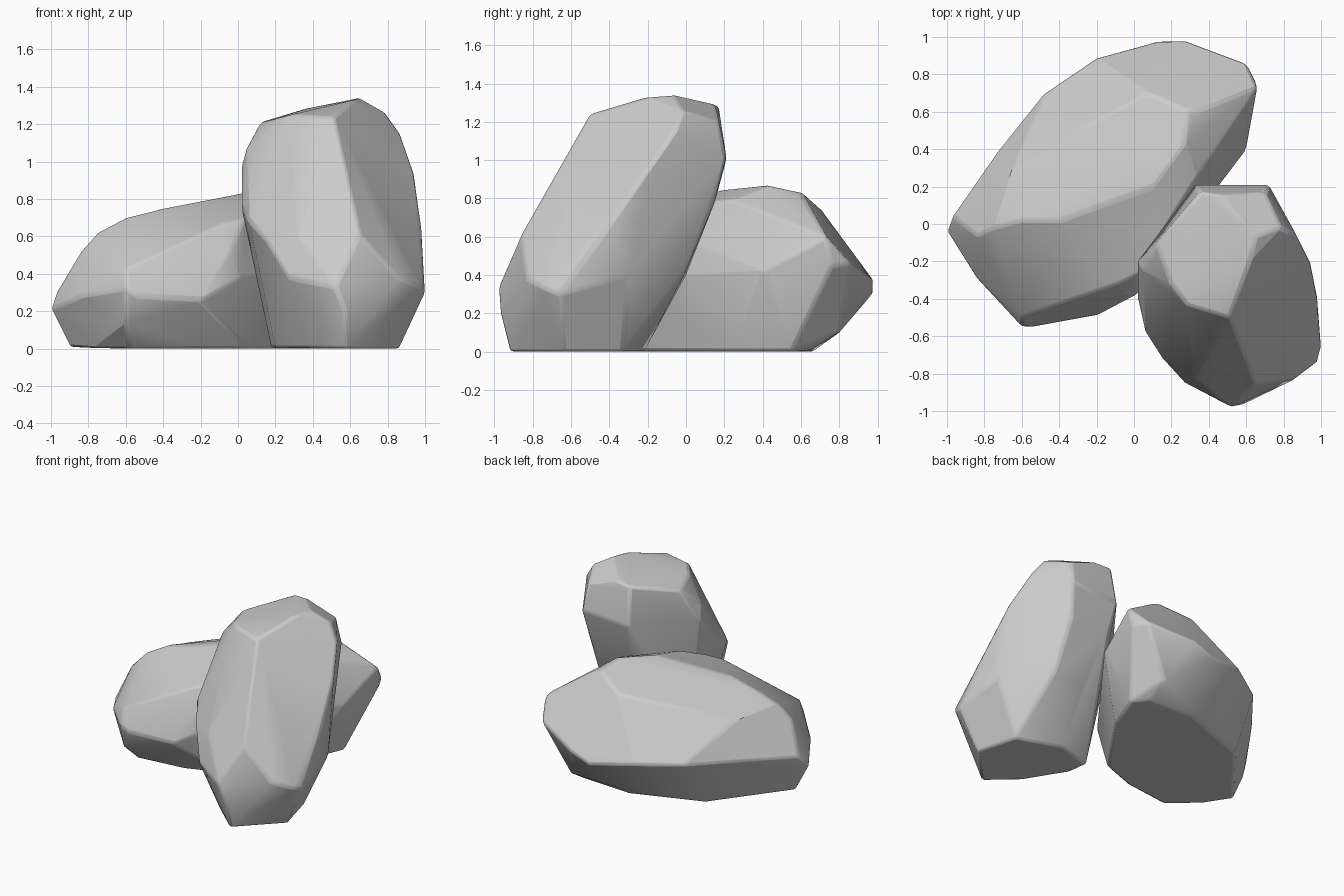
import bpy, bmesh, math
from mathutils import Vector


def rock(name, corners, bevel):
    """Faceted boulder: convex hull of a few corner points, flats merged, edges worn."""
    bm = bmesh.new()
    for c in corners:
        bm.verts.new(Vector(c))
    bmesh.ops.convex_hull(bm, input=bm.verts[:])
    loose = [v for v in bm.verts if not v.link_faces]
    bmesh.ops.delete(bm, geom=loose, context='VERTS')
    bmesh.ops.dissolve_limit(bm, angle_limit=math.radians(5),
                             verts=bm.verts[:], edges=bm.edges[:])
    bmesh.ops.recalc_face_normals(bm, faces=bm.faces[:])
    me = bpy.data.meshes.new(name)
    bm.to_mesh(me)
    bm.free()
    ob = bpy.data.objects.new(name, me)
    bpy.context.collection.objects.link(ob)
    # worn edges
    mod = ob.modifiers.new("worn_edges", 'BEVEL')
    mod.width = bevel
    mod.segments = 2
    mod.limit_method = 'ANGLE'
    mod.angle_limit = math.radians(22)
    bpy.ops.object.select_all(action='DESELECT')
    ob.select_set(True)
    bpy.context.view_layer.objects.active = ob
    bpy.ops.object.shade_smooth_by_angle(angle=math.radians(20))
    return ob


# Tall rock leaning backwards: cap, shoulders, belly, base
rock("leaning_rock", [
    (.12, -.10, 1.21), (.28, -.43, 1.25), (.51, -.50, 1.24), (.65, -.07, 1.34),
    (.62, -.20, 1.33), (.47, .15, 1.29), (.35, .17, 1.28), (.20, -.32, 1.23),
    (.79, -.02, 1.26), (.87, -.06, 1.15), (.72, .21, 1.02), (.70, .17, 1.20),
    (.33, .21, 1.00), (.94, -.20, .95), (.81, .06, 1.05),
    (.02, -.20, .97), (.02, -.40, .75), (.05, -.25, 1.08), (.06, -.58, .68),
    (.15, -.72, .58), (.33, -.83, .60), (.65, -.86, .61),
    (.52, -.98, .33), (.57, -.97, .20), (.27, -.85, .38), (.86, -.83, .38),
    (.98, -.74, .33), (1.0, -.66, .30), (.98, -.40, .66), (.96, -.30, .40),
    (.58, -.92, 0), (.38, -.74, 0), (.20, -.45, 0), (.18, -.30, 0),
    (.45, -.22, 0), (.78, -.33, 0), (.86, -.64, 0),
    (.45, .00, .40), (.70, .00, .42), (.35, .15, .78), (.68, .15, .78),
], .016)

# Low long rock lying diagonally behind it
rock("lying_rock", [
    # crest
    (.27, .43, .87), (.10, .20, .845), (.28, .61, .83), (.36, .61, .80),
    (.07, .70, .75), (-.40, .02, .75), (-.60, .02, .70), (-.64, .32, .60),
    (.34, .25, .79), (.36, .45, .74), (.12, -.10, .76),
    # front and left shoulders
    (-.08, -.32, .67), (.03, -.27, .69), (-.38, -.26, .60), (-.75, -.02, .62),
    (-.84, -.06, .52), (-.60, -.50, .43), (-.04, -.38, .53),
    # widest girdle
    (-1, -.04, .21), (-.97, .04, .30), (-.85, -.28, .28), (-.60, -.55, .32),
    (-.53, -.55, .28), (-.20, -.49, .26), (.01, -.38, .38), (.40, .18, .42),
    (.60, .40, .42), (.66, .73, .60), (.65, .76, .45), (.60, .86, .46),
    (.28, .98, .37), (.13, .98, .31), (-.20, .89, .36), (-.48, .70, .36),
    (-.72, .40, .34),
    # base
    (-.60, -.50, .13), (-.90, -.02, .01), (-.78, -.18, 0), (-.58, -.36, 0),
    (-.22, -.32, 0), (.05, -.22, 0), (.38, .25, 0), (.50, .55, 0),
    (.40, .65, .01), (.00, .66, 0), (-.50, .48, 0), (.40, .80, .10), (.05, .80, .10),
], .016)
